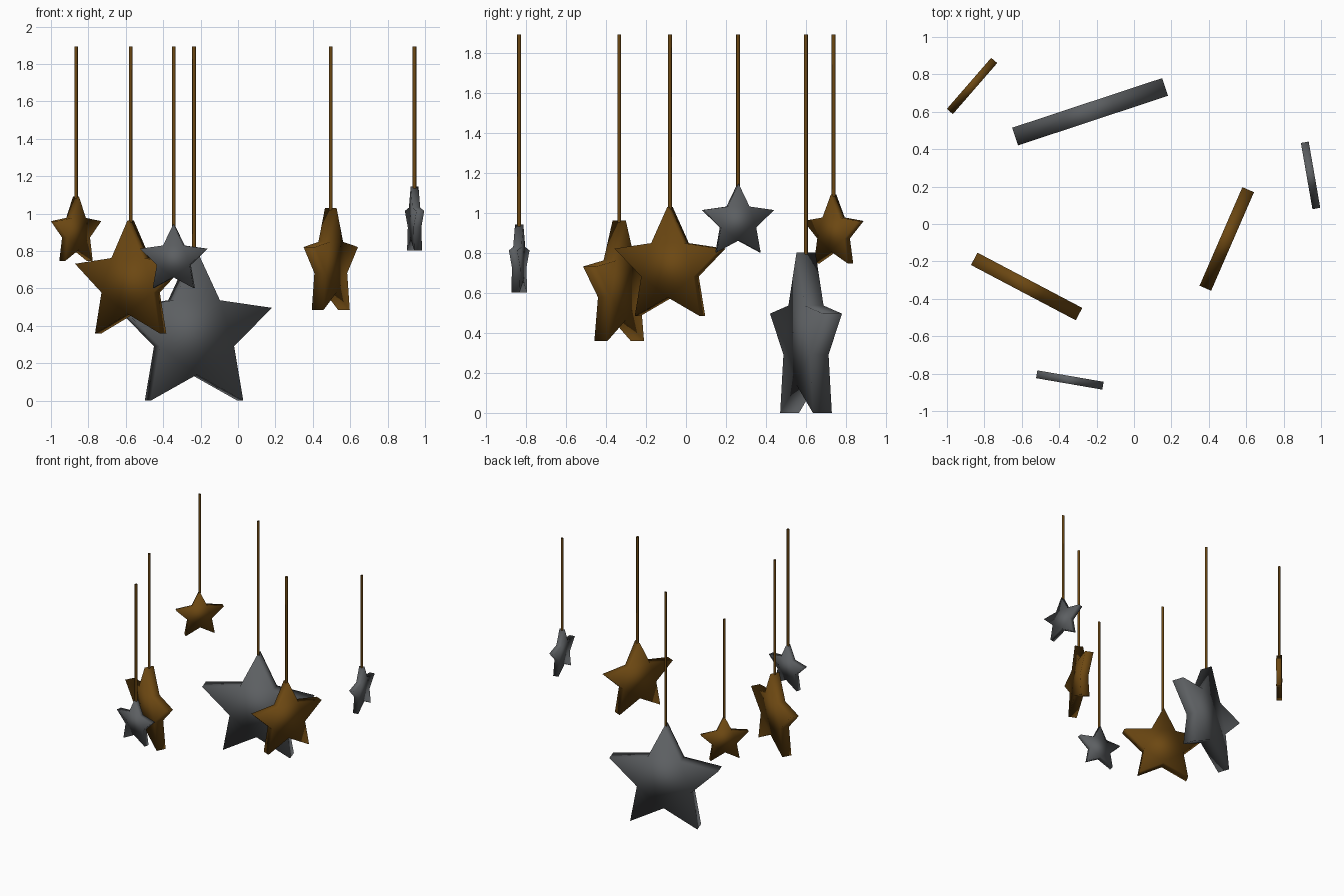
import bpy, bmesh, math
from mathutils import Matrix

if "Cube" in bpy.data.objects:
    bpy.data.objects.remove(bpy.data.objects["Cube"])


def material(name, rgb):
    m = bpy.data.materials.new(name)
    m.diffuse_color = (*rgb, 1)
    m.use_nodes = True
    m.node_tree.nodes["Principled BSDF"].inputs["Base Color"].default_value = m.diffuse_color
    return m


bronze = material("bronze", (0.150, 0.064, 0.006))
grey = material("steel_grey", (0.108, 0.115, 0.122))

CORD_TOP = 1.893


def add_object(name, bm, mat):
    bmesh.ops.recalc_face_normals(bm, faces=bm.faces)
    for f in bm.faces:
        f.smooth = True
    mesh = bpy.data.meshes.new(name)
    bm.to_mesh(mesh)
    bm.free()
    mesh.materials.append(mat)
    ob = bpy.data.objects.new(name, mesh)
    bpy.context.collection.objects.link(ob)
    return ob


def star(name, x, y, top, r, angle, mat):
    # five-pointed plate, extruded to its thickness
    bm = bmesh.new()
    half = 0.112 * r
    ring = []
    for i in range(10):
        a = math.pi / 2 + i * math.pi / 5
        d = r if i % 2 == 0 else r * 0.495
        ring.append(bm.verts.new((d * math.cos(a), -half, d * math.sin(a))))
    face = bm.faces.new(ring)
    ext = bmesh.ops.extrude_face_region(bm, geom=[face], use_keep_orig=True)
    moved = [g for g in ext["geom"] if isinstance(g, bmesh.types.BMVert)]
    bmesh.ops.translate(bm, verts=moved, vec=(0, 2 * half, 0))
    bm.transform(Matrix.Translation((x, y, top - r))
                 @ Matrix.Rotation(math.radians(angle), 4, 'Z'))
    add_object(name, bm, mat)


def cord(name, x, y, bottom, angle):
    # thin open-ended cord from the ceiling height to the star tip
    bm = bmesh.new()
    bmesh.ops.create_cone(bm, cap_ends=False, segments=6, radius1=0.01,
                          radius2=0.01, depth=CORD_TOP - bottom)
    bm.transform(Matrix.Translation((x, y, (CORD_TOP + bottom) / 2))
                 @ Matrix.Rotation(math.radians(angle), 4, 'Z'))
    add_object(name, bm, bronze)


# x, y, top height, radius, turn about z, colour
stars = [
    (-0.866, 0.738, 1.091, 0.190, 49.0, bronze),
    (-0.235, 0.600, 0.803, 0.444, 18.3, grey),
    (0.496, -0.080, 1.030, 0.302, 66.5, bronze),
    (-0.574, -0.334, 0.962, 0.333, -27.8, bronze),
    (-0.343, -0.834, 0.943, 0.189, -9.8, grey),
    (0.944, 0.260, 1.145, 0.189, -80.1, grey),
]
for i, (x, y, top, r, angle, mat) in enumerate(stars, 1):
    star(f"star_{i}", x, y, top, r, angle, mat)
    cord(f"cord_{i}", x, y, top - 0.01, angle)
